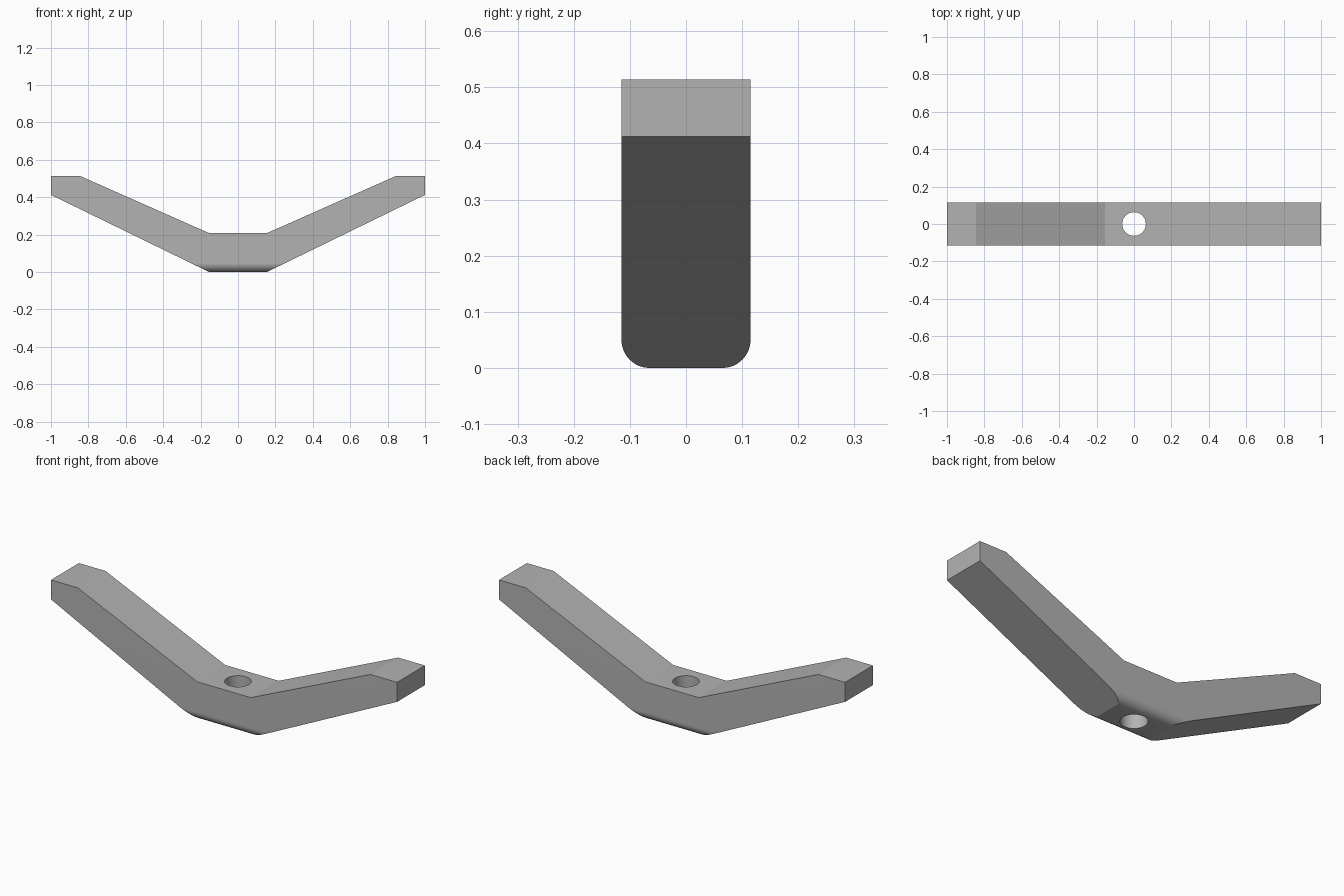
import bpy, bmesh, math
from mathutils import Vector

if "Cube" in bpy.data.objects:
    bpy.data.objects.remove(bpy.data.objects["Cube"], do_unlink=True)

HALF_DEPTH = 0.115
FILLET = 0.05
HOLE_RADIUS = 0.063

grey = bpy.data.materials.new("plain grey")
grey.use_nodes = True
grey.diffuse_color = (0.45, 0.45, 0.45, 1)
grey.node_tree.nodes["Principled BSDF"].inputs["Base Color"].default_value = (0.45, 0.45, 0.45, 1)


def prism(name, points, sweep):
    """Closed solid made by sweeping a flat outline along a vector."""
    bm = bmesh.new()
    face = bm.faces.new([bm.verts.new(p) for p in points])
    moved = bmesh.ops.extrude_face_region(bm, geom=[face])["geom"]
    bmesh.ops.translate(bm, vec=Vector(sweep),
                        verts=[v for v in moved if isinstance(v, bmesh.types.BMVert)])
    bmesh.ops.recalc_face_normals(bm, faces=bm.faces)
    mesh = bpy.data.meshes.new(name)
    bm.to_mesh(mesh)
    bm.free()
    mesh.materials.append(grey)
    obj = bpy.data.objects.new(name, mesh)
    bpy.context.collection.objects.link(obj)
    return obj


def cut(target, cutter, operation):
    mod = target.modifiers.new(cutter.name, 'BOOLEAN')
    mod.operation = operation
    mod.solver = 'EXACT'
    mod.object = cutter
    bpy.ops.object.modifier_apply(modifier=mod.name)
    bpy.data.objects.remove(cutter, do_unlink=True)


# Bent bracket: half outline, mirrored to the other side
half = [(0.155, 0), (1, 0.412), (1, 0.514), (0.846, 0.514), (0.155, 0.208)]
outline = half + [(-x, z) for x, z in reversed(half)]
bracket = prism("bent_bracket", [(x, -HALF_DEPTH, z) for x, z in outline],
                (0, 2 * HALF_DEPTH, 0))
bpy.ops.object.select_all(action='DESELECT')
bpy.context.view_layer.objects.active = bracket
bracket.select_set(True)

# Rounded lower long edges, by intersecting with a bar of rounded section
arc = [(HALF_DEPTH - FILLET + FILLET * math.cos(a), FILLET - FILLET * math.sin(a))
       for a in (math.pi / 2 * i / 12 for i in range(13))]
section = [(HALF_DEPTH, 1)] + arc
section += [(-y, z) for y, z in reversed(section)]
cut(bracket, prism("rounded_bar", [(-1.5, y, z) for y, z in section], (3, 0, 0)), 'INTERSECT')

# Round hole through the middle
circle = [(HOLE_RADIUS * math.cos(a), HOLE_RADIUS * math.sin(a), -0.5)
          for a in (math.tau * i / 64 for i in range(64))]
cut(bracket, prism("hole_cutter", circle, (0, 0, 1.5)), 'DIFFERENCE')

bpy.ops.object.shade_smooth_by_angle(angle=math.radians(20))
